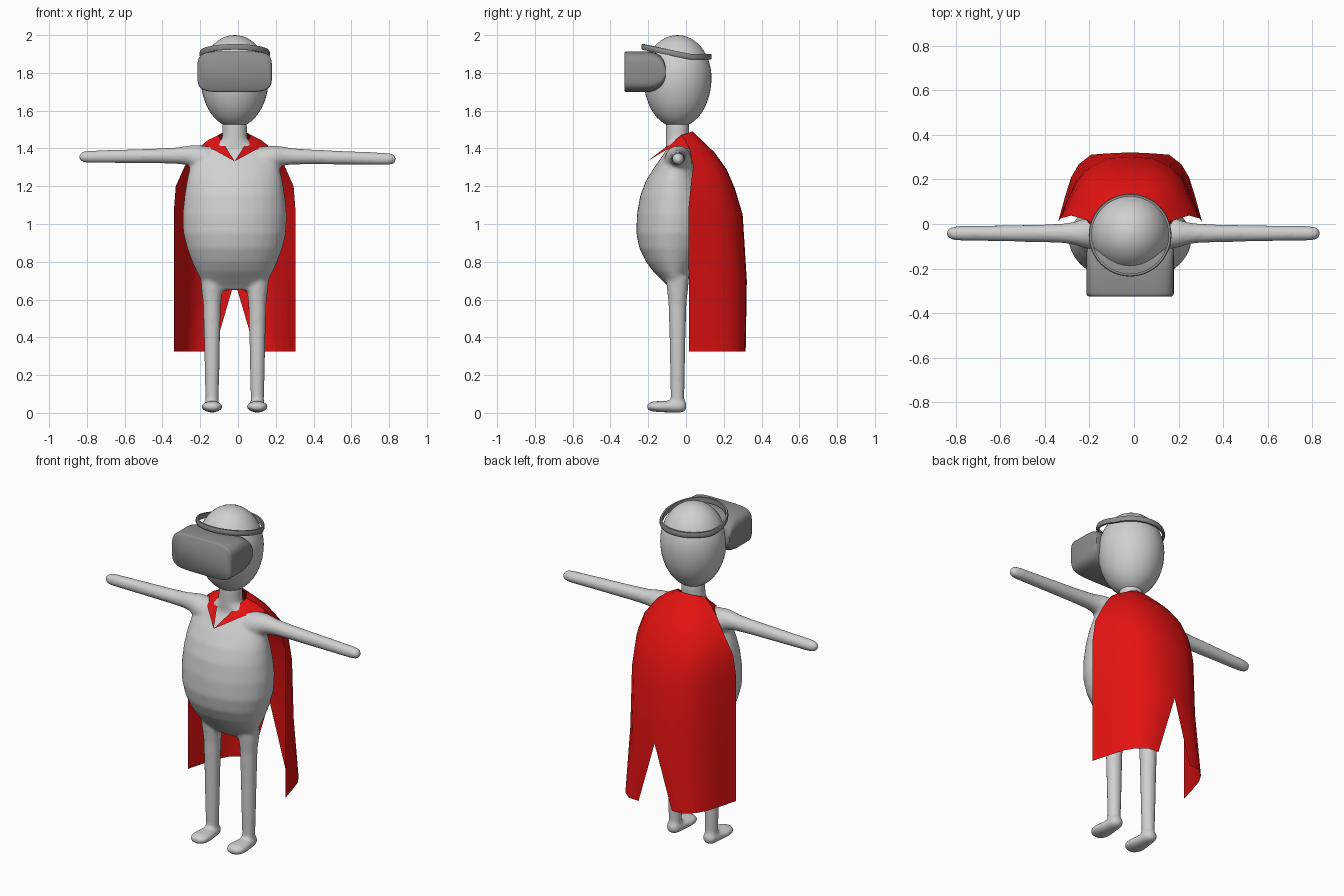
import bpy, bmesh, math
from mathutils import Vector

if "Cube" in bpy.data.objects:
    bpy.data.objects.remove(bpy.data.objects["Cube"])

CX, CY = -0.0175, -0.045      # figure's centre line


def material(name, rgb):
    m = bpy.data.materials.new(name)
    m.diffuse_color = (*rgb, 1)
    m.use_nodes = True
    m.node_tree.nodes["Principled BSDF"].inputs["Base Color"].default_value = m.diffuse_color
    return m


SKIN = material("light grey", (0.63, 0.63, 0.63))
GREY = material("mid grey", (0.27, 0.27, 0.27))
RED = material("cape red", (0.78, 0.006, 0.006))


def finish(name, bm, mat, angle=40):
    bmesh.ops.recalc_face_normals(bm, faces=bm.faces)
    me = bpy.data.meshes.new(name)
    bm.to_mesh(me)
    bm.free()
    me.materials.append(mat)
    ob = bpy.data.objects.new(name, me)
    bpy.context.collection.objects.link(ob)
    bpy.ops.object.select_all(action='DESELECT')
    ob.select_set(True)
    bpy.context.view_layer.objects.active = ob
    bpy.ops.object.shade_smooth_by_angle(angle=math.radians(angle))
    return ob


def loft(bm, rings, cyclic=False):
    """Skin closed rings of points, capping the ends unless cyclic."""
    vs = [[bm.verts.new(p) for p in r] for r in rings]
    n = len(vs[0])
    pairs = list(zip(vs, vs[1:])) + ([(vs[-1], vs[0])] if cyclic else [])
    for a, b in pairs:
        for i in range(n):
            j = (i + 1) % n
            bm.faces.new((a[i], a[j], b[j], b[i]))
    if not cyclic:
        bm.faces.new(vs[0])
        bm.faces.new(vs[-1])


def ring(c, a, b, axis, n=32, power=1.0):
    """Ellipse (or rounded rectangle for power < 1) across the given axis."""
    pts = []
    for i in range(n):
        t = 2 * math.pi * i / n
        u, v = math.cos(t), math.sin(t)
        u = a * math.copysign(abs(u) ** power, u)
        v = b * math.copysign(abs(v) ** power, v)
        off = {'x': (0, u, v), 'y': (u, 0, v), 'z': (u, v, 0)}[axis]
        pts.append(Vector(c) + Vector(off))
    return pts


# Body: torso, neck, arms, legs and feet fused into one smooth skin
bm = bmesh.new()
torso = [  # z, half width, front y, back y
    (0.65, 0.12, -0.08, -0.01), (0.67, 0.155, -0.095, 0.0),
    (0.70, 0.178, -0.125, 0.01), (0.75, 0.203, -0.175, 0.04),
    (0.80, 0.226, -0.212, 0.07), (0.87, 0.252, -0.247, 0.10),
    (0.95, 0.272, -0.263, 0.12), (1.05, 0.276, -0.26, 0.125),
    (1.15, 0.266, -0.243, 0.11), (1.23, 0.253, -0.212, 0.085),
    (1.30, 0.237, -0.168, 0.055), (1.36, 0.21, -0.125, 0.03),
    (1.395, 0.165, -0.105, 0.018), (1.42, 0.10, -0.107, 0.015),
    (1.45, 0.067, -0.107, 0.017), (1.54, 0.065, -0.107, 0.017)]
loft(bm, [ring((CX, (f + b) / 2, z), w, (b - f) / 2, 'z') for z, w, f, b in torso])

for s, reach, ztip in ((-1, 0.825, 1.355), (1, 0.855, 1.343)):
    # arm: distance from centre, radius
    arm = [(0.14, 0.075), (0.21, 0.066), (0.25, 0.052), (0.30, 0.044),
           (0.40, 0.040), (0.60, 0.036), (reach - 0.05, 0.033),
           (reach - 0.018, 0.028), (reach - 0.004, 0.016), (reach, 0.006)]
    loft(bm, [ring((CX + s * d, CY + 0.003, 1.366 + (ztip - 1.366) * d / reach - max(0, 0.25 - d) * 0.25),
                   r, r, 'x', 20) for d, r in arm])
    # leg: z, radius
    leg = [(0.02, 0.032), (0.08, 0.036), (0.20, 0.039), (0.40, 0.043),
           (0.58, 0.048), (0.65, 0.056), (0.72, 0.062)]
    lx = CX + s * 0.12
    loft(bm, [ring((lx, CY, z), r, r, 'z', 20) for z, r in leg])
    # foot: y, half width, z centre, half height
    foot = [(-0.207, 0.018, 0.032, 0.010), (-0.198, 0.040, 0.033, 0.021),
            (-0.17, 0.056, 0.034, 0.028), (-0.13, 0.057, 0.033, 0.030),
            (-0.08, 0.047, 0.033, 0.032), (-0.03, 0.042, 0.036, 0.036),
            (-0.007, 0.033, 0.036, 0.030), (0.002, 0.015, 0.036, 0.015)]
    loft(bm, [ring((lx, y, z), w, h, 'y', 20) for y, w, z, h in foot])

body = finish("body", bm, SKIN)
rm = body.modifiers.new("fuse", 'REMESH')
rm.mode, rm.voxel_size, rm.use_smooth_shade = 'VOXEL', 0.01, True
sm = body.modifiers.new("blend", 'SMOOTH')
sm.factor, sm.iterations = 0.5, 8

# Head: egg, longer below than above
bm = bmesh.new()
bmesh.ops.create_uvsphere(bm, u_segments=40, v_segments=24, radius=1)
for v in bm.verts:
    x, y, z = v.co
    v.co = (CX + x * 0.18, CY + y * 0.18, 1.775 + z * (0.225 if z > 0 else 0.265))
finish("head", bm, SKIN, 60)

# Headset box: rounded rectangle front, tapering to a curved back
bm = bmesh.new()
box = [  # y, x scale, z scale
    (-0.325, 0.95, 0.94), (-0.320, 0.985, 0.98), (-0.310, 1, 1), (-0.20, 1, 1),
    (-0.165, 1, 0.94), (-0.135, 0.995, 0.80), (-0.118, 0.99, 0.6), (-0.108, 0.98, 0.3)]
loft(bm, [ring((CX, y, 1.806), 0.197 * a, 0.108 * b, 'y', 48, 0.42) for y, a, b in box])
finish("headset_box", bm, GREY, 50)

# Head strap: band level at the back, rising to the front
bm = bmesh.new()
band = []
for i in range(48):
    t = 2 * math.pi * i / 48
    dx, dy = math.sin(t), math.cos(t)
    y = -0.05 + 0.179 * dy
    z = 1.886 + 0.052 * max(0.0, (0.02 - y) / 0.25)
    band.append([Vector((CX + 0.179 * dx + q * dx, y + q * dy, z + h))
                 for q, h in ((-0.006, -0.015), (0.004, -0.015), (0.007, -0.008),
                              (0.007, 0.008), (0.004, 0.015), (-0.006, 0.015))])
loft(bm, band, cyclic=True)
finish("head_strap", bm, GREY, 50)

# Cape: half of a U-shaped sheet with a slit at the back, then mirrored
bm = bmesh.new()
section = [(0, 1), (0.31, 0.985), (0.57, 0.84), (0.73, 0.65), (0.86, 0.36), (1, 0)]
rows = [  # half width, edge y, edge z, back y, back z, slit half width
    (0.322, 0.015, 0.325, 0.316, 0.325, 0.11), (0.322, 0.015, 0.70, 0.322, 0.70, 0),
    (0.322, 0.012, 1.07, 0.300, 1.05, 0), (0.312, 0.025, 1.20, 0.258, 1.19, 0),
    (0.265, 0.038, 1.305, 0.215, 1.29, 0), (0.195, 0.018, 1.40, 0.150, 1.38, 0),
    (0.140, -0.005, 1.445, 0.072, 1.455, 0), (0.088, -0.025, 1.47, 0.035, 1.49, 0)]
grid = []
for w, ye, ze, yb, zb, slit in rows:
    grid.append([bm.verts.new((slit + u * (w - slit), ye + (yb - ye) * k, ze + (zb - ze) * k))
                 for u, k in section])
for a, b in zip(grid, grid[1:]):
    for i in range(len(section) - 1):
        bm.faces.new((a[i], a[i + 1], b[i + 1], b[i]))
# collar flaps meeting in a point on the chest
tip = bm.verts.new((0, -0.205, 1.332))
lap = bm.verts.new((0.115, -0.10, 1.395))
neck, mid, shoulder = grid[-1][-1], grid[-2][-1], grid[-3][-1]
for f in ((neck, lap, tip), (neck, mid, lap), (mid, shoulder, lap)):
    bm.faces.new(f)
cape = finish("cape", bm, RED, 30)
cape.location.x = CX
mir = cape.modifiers.new("mirror", 'MIRROR')
mir.use_clip = True
mir.merge_threshold = 0.0005
